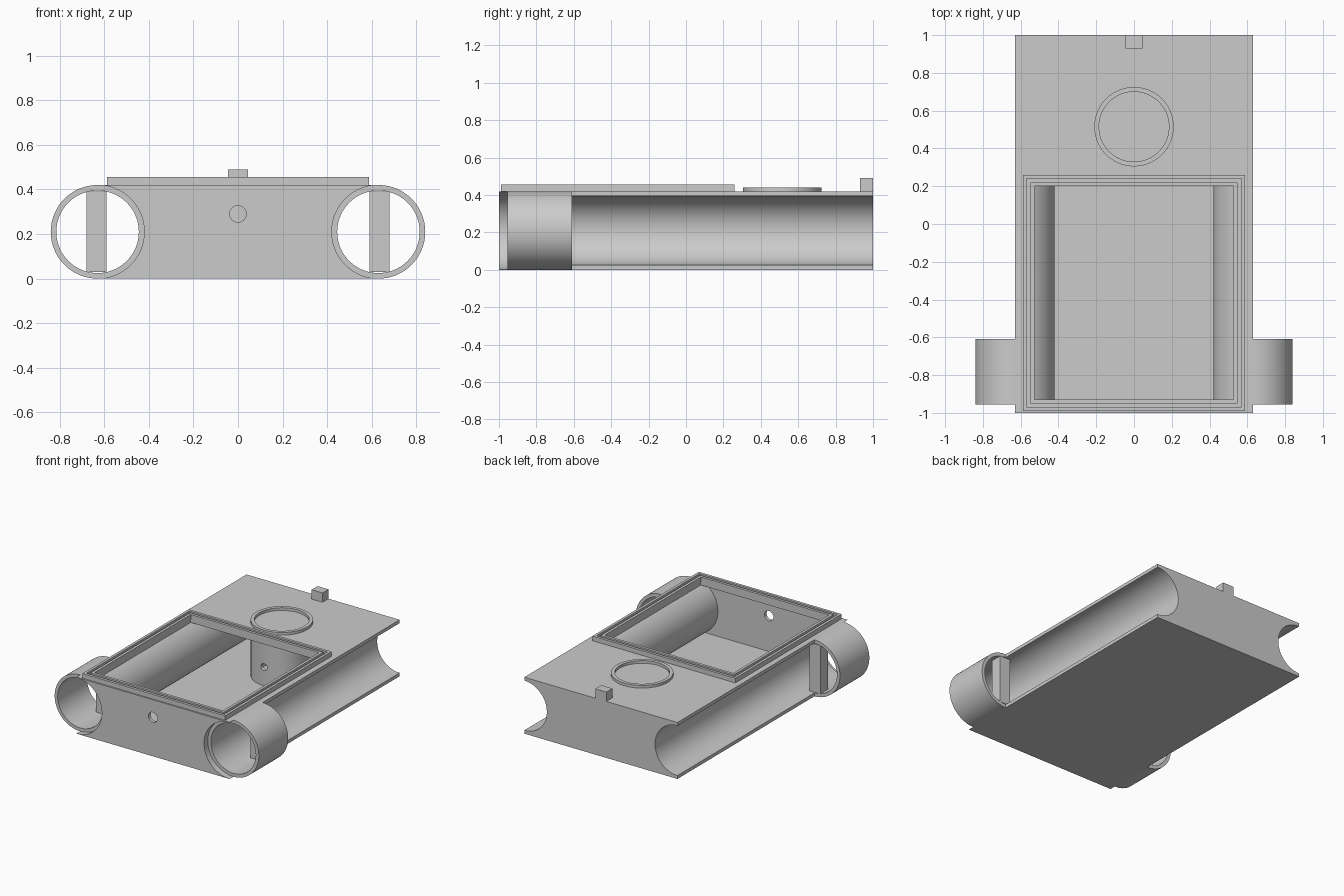
import bpy, bmesh, math
from mathutils import Vector

if "Cube" in bpy.data.objects:
    bpy.data.objects.remove(bpy.data.objects["Cube"])

grey = bpy.data.materials.new("light_grey")
grey.use_nodes = True
grey.diffuse_color = (0.6, 0.6, 0.6, 1)
grey.node_tree.nodes["Principled BSDF"].inputs["Base Color"].default_value = grey.diffuse_color

HALF_W, HEIGHT, MID = 0.63, 0.42, 0.21
R_OUT, R_IN = 0.21, 0.185
TUBE_FRONT, TUBE_BACK = -0.955, -0.61
PORT_Y = 0.515
STEPS = 48


def finish(name, bm):
    bmesh.ops.recalc_face_normals(bm, faces=bm.faces)
    mesh = bpy.data.meshes.new(name)
    bm.to_mesh(mesh)
    bm.free()
    mesh.materials.append(grey)
    ob = bpy.data.objects.new(name, mesh)
    bpy.context.collection.objects.link(ob)
    return ob


def prism(name, points, y0, y1):
    """Extrude an x-z outline along y."""
    bm = bmesh.new()
    face = bm.faces.new([bm.verts.new((x, y0, z)) for x, z in points])
    out = bmesh.ops.extrude_face_region(bm, geom=[face])
    verts = [g for g in out["geom"] if isinstance(g, bmesh.types.BMVert)]
    bmesh.ops.translate(bm, verts=verts, vec=(0, y1 - y0, 0))
    return finish(name, bm)


def box(name, x0, x1, y0, y1, z0, z1):
    return prism(name, [(x0, z0), (x1, z0), (x1, z1), (x0, z1)], y0, y1)


def rod(name, radius, start, end):
    a, b = Vector(start), Vector(end)
    bm = bmesh.new()
    bmesh.ops.create_cone(bm, cap_ends=True, segments=2 * STEPS, radius1=radius,
                          radius2=radius, depth=(b - a).length)
    turn = (b - a).to_track_quat("Z", "Y").to_matrix().to_4x4()
    turn.translation = (a + b) / 2
    bm.transform(turn)
    return finish(name, bm)


def ring(name, loops):
    """Skin a closed chain of equal-length loops."""
    bm = bmesh.new()
    rows = [[bm.verts.new(p) for p in loop] for loop in loops]
    n = len(rows[0])
    for i, row in enumerate(rows):
        nxt = rows[(i + 1) % len(rows)]
        for j in range(n):
            k = (j + 1) % n
            bm.faces.new((row[j], row[k], nxt[k], nxt[j]))
    return finish(name, bm)


def arc(radius, a0, a1, side=1):
    angles = [math.radians(a0 + (a1 - a0) * i / STEPS) for i in range(STEPS + 1)]
    return [(side * (HALF_W + radius * math.cos(a)), MID + radius * math.sin(a)) for a in angles]


def waisted(radius, a0):
    """Outline pinched by a round channel on both sides."""
    return arc(radius, a0, 360 - a0) + arc(radius, 360 - a0, a0, -1)


def cut(ob, cutter):
    mod = ob.modifiers.new("cut", "BOOLEAN")
    mod.operation, mod.solver, mod.object = "DIFFERENCE", "EXACT", cutter
    bpy.context.view_layer.objects.active = ob
    bpy.ops.object.modifier_apply(modifier=mod.name)
    bpy.data.objects.remove(cutter)


def smooth(ob):
    bpy.ops.object.select_all(action="DESELECT")
    ob.select_set(True)
    bpy.context.view_layer.objects.active = ob
    bpy.ops.object.shade_smooth_by_angle(angle=math.radians(30))


# Hollow body with a round channel along each side
half = waisted(R_IN, 90)
outline = ([(HALF_W, HEIGHT)] + half[:STEPS + 1] + [(HALF_W, 0), (-HALF_W, 0)]
           + half[STEPS + 1:] + [(-HALF_W, HEIGHT)])
body = prism("body", outline, -1, 1)
bend = 180 - math.degrees(math.asin(R_IN / R_OUT))
cut(body, prism("cavity", waisted(R_OUT, bend), -0.975, 0.975))
cut(body, box("opening", -0.53, 0.53, -0.93, 0.2, 0.394, 0.6))
cut(body, rod("port_hole", R_OUT - 0.001, (0, PORT_Y, -0.1), (0, PORT_Y, 0.6)))
cut(body, rod("front_hole", 0.037, (0, -1.1, 0.29), (0, -0.9, 0.29)))
cut(body, rod("side_holes", 0.026, (-0.6, -0.69, 0.09), (0.6, -0.69, 0.09)))
for s in (-1, 1):
    cut(body, rod("front_recess", R_OUT - 0.0005, (s * HALF_W, -1.1, MID),
                  (s * HALF_W, TUBE_FRONT, MID)))
smooth(body)

# Outer halves of the side tubes, each with a cross bar at its back end
for s, side in ((1, "left"), (-1, "right")):
    shell = arc(R_OUT, -90, 90, s) + arc(R_IN, 90, -90, s)
    smooth(prism(side + "_tube", shell, TUBE_FRONT, TUBE_BACK))
    x0, x1 = sorted((s * 0.59, s * 0.68))
    box(side + "_tube_bar", x0, x1, TUBE_BACK - 0.085, TUBE_BACK, 0.03, 0.39)

# Vertical port with a raised lip, a wire hole and a bar across the bottom
def circle(r, z):
    turns = [math.tau * i / (2 * STEPS) for i in range(2 * STEPS)]
    return [(r * math.cos(t), PORT_Y + r * math.sin(t), z) for t in turns]


port = ring("port", [circle(R_OUT, 0), circle(R_OUT, 0.44), circle(R_IN, 0.44), circle(R_IN, 0)])
cut(port, rod("port_wire_hole", 0.026, (0, 0.25, 0.165), (0, 0.45, 0.165)))
smooth(port)
box("port_bar", -0.045, 0.045, PORT_Y - 0.183, PORT_Y + 0.183, 0, 0.085)


# Raised rim with a seal channel round the opening
def frame(inset, z):
    hx, hy = 0.588 - inset, 0.625 - inset
    return [(x, y - 0.365, z) for x, y in ((-hx, -hy), (hx, -hy), (hx, hy), (-hx, hy))]


ring("opening_rim", [frame(0, HEIGHT), frame(0, 0.455), frame(0.02, 0.455), frame(0.02, 0.435),
                     frame(0.04, 0.435), frame(0.04, 0.455), frame(0.06, 0.455),
                     frame(0.06, HEIGHT)])

# Small block at the back edge
box("back_tab", -0.045, 0.045, 0.93, 1, HEIGHT, 0.49)
